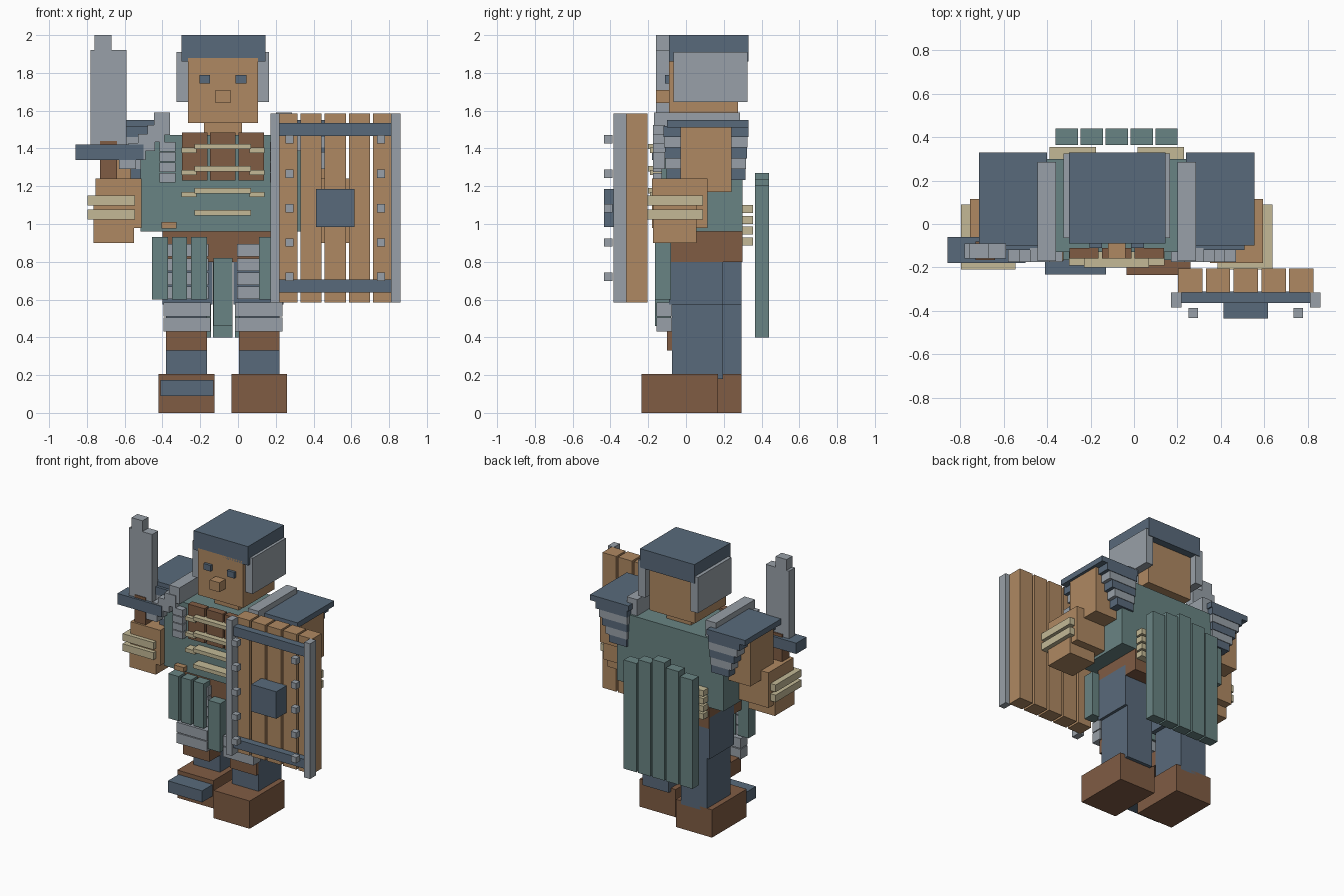
import bpy

default_cube = bpy.data.objects.get("Cube")
if default_cube:
    bpy.data.objects.remove(default_cube, do_unlink=True)

BODY_AXIS = -.08  # the body stands off centre because of the shield


def material(name, red, green, blue):
    """Make a flat material from display values, stored as linear."""
    color = [((c / 255 + .055) / 1.055) ** 2.4 for c in (red, green, blue)] + [1]
    mat = bpy.data.materials.new(name)
    mat.use_nodes = True
    mat.diffuse_color = color
    mat.node_tree.nodes["Principled BSDF"].inputs["Base Color"].default_value = color
    return mat


steel_blue = material("steel blue", 89, 106, 123)
light_steel = material("light steel", 152, 160, 168)
tan = material("tan skin and wood", 175, 137, 98)
leather = material("brown leather", 128, 92, 68)
teal = material("teal cloth", 105, 132, 131)
bone = material("bone", 195, 185, 150)


def box(name, mat, x, y, z):
    """Add a block spanning the given ranges."""
    bpy.ops.mesh.primitive_cube_add(size=1)
    block = bpy.context.object
    block.name = name
    block.location = [sum(span) / 2 for span in (x, y, z)]
    block.scale = [abs(span[1] - span[0]) for span in (x, y, z)]
    block.data.materials.append(mat)
    return block


def mirrored(x):
    return (2 * BODY_AXIS - x[1], 2 * BODY_AXIS - x[0])


def pair(name, mat, x, y, z):
    """Add a block on the right and its mirror image on the left."""
    box("right_" + name, mat, x, y, z)
    box("left_" + name, mat, mirrored(x), y, z)


def around(center, size):
    return (center - size / 2, center + size / 2)


# Head and cap
box("head", tan, (-.265, .105), (-.09, .275), (1.535, 1.88))
box("neck", tan, (-.18, .02), (-.02, .2), (1.45, 1.55))
box("cap", steel_blue, (-.3, .145), (-.09, .33), (1.86, 2))
box("nose", tan, (-.12, -.04), (-.16, -.08), (1.64, 1.71))
pair("eye", steel_blue, (-.205, -.147), (-.11, -.08), (1.745, 1.79))
pair("cheek_flap", light_steel, (-.325, -.265), (-.065, .325), (1.645, 1.91))

# Torso and hips
box("torso", teal, (-.515, .355), (-.13, .3), (.96, 1.47))
box("hips", leather, (-.4, .24), (-.09, .3), (.8, .97))
box("loincloth", teal, (-.13, -.03), (-.165, -.08), (.46, .82))
for index in range(3):
    box("chest_plate", leather, around(BODY_AXIS + (index - 1) * .15, .135),
        (-.16, -.11), (1.23, 1.485))

# Ribs on the chest and the back
for row in range(4):
    height = 1.41 - row * .117
    box("front_rib", bone, around(BODY_AXIS, .3), (-.2, -.12), around(height, .028))
    if row < 3:
        pair("rib_end", bone, (-.3, -.22), (-.19, -.12), around(height - .02, .028))
    pair("back_rib", bone, (-.39, -.175), (.29, .355), around(.908 + row * .057, .043))

# Cape panels, arched along the top
for index in range(5):
    step = index - 2
    box("cape_panel", teal, around(BODY_AXIS + step * .115, .103),
        (.365, .44), (.4, 1.27 - abs(step) * .033))

# Shoulder straps, front clasps and stepped chain
pair("shoulder_strap", light_steel, (-.445, -.36), (-.17, .285), (1.47, 1.59))
for step in range(4):
    pair("strap_clasp", light_steel, (-.415, -.33), (-.175, -.12),
         around(1.41 - step * .055, .05))
    pair("chain_link", light_steel, around(-.435 - step * .05, .09),
         (-.175, -.11), around(1.48 - step * .048, .09))

# Layered shoulder guards
pair("shoulder_cap", steel_blue, (-.715, -.4), (-.1, .33), (1.51, 1.55))
layers = [steel_blue, light_steel, steel_blue, light_steel, steel_blue]
for index, mat in enumerate(layers):
    inset = index * .004
    pair("shoulder_layer", mat, (-.67 + index * .025, -.41 - inset),
         (-.12 + inset, .33 - inset), around(1.49 - index * .057, .058))

# Arms with wrapped wrists
pair("upper_arm", tan, (-.695, -.46), (-.03, .24), (1.17, 1.51))
pair("forearm", tan, (-.755, -.51), (-.18, .115), (.98, 1.24))
pair("hand", tan, (-.765, -.55), (-.175, .055), (.9, 1.1))
for height in (1.05, 1.125):
    pair("wrist_wrap", bone, (-.797, -.545), (-.21, .09), around(height, .053))

# Sword in the right hand
box("sword_grip", leather, (-.73, -.64), (-.165, -.08), (1.1, 1.44))
box("sword_guard", steel_blue, (-.86, -.5), (-.18, -.06), (1.34, 1.42))
box("sword_blade", light_steel, (-.78, -.59), (-.16, -.09), (1.42, 1.92))
box("sword_tip", light_steel, (-.76, -.67), (-.16, -.09), (1.92, 2))

# Plank shield on the left arm
SHIELD_X = .515
tall = (.585, 1.585)
for index in range(5):
    box("shield_plank", tan, around(SHIELD_X + (index - 2) * .128, .112),
        (-.315, -.205), tall)
for height in (.672, 1.5):
    box("shield_bar", steel_blue, around(SHIELD_X, .6), (-.365, -.31),
        around(height, .068))
box("shield_boss", steel_blue, around(SHIELD_X, .205), (-.435, -.31), (.985, 1.185))
for side in (-1, 1):
    box("shield_rail", light_steel, around(SHIELD_X + side * .32, .048),
        (-.385, -.315), tall)
    for row in range(5):
        box("shield_stud", light_steel, around(SHIELD_X + side * .242, .044),
            (-.433, -.388), around(.72 + row * .182, .044))

# Legs, the left one a step ahead of the right
for side, stride, flip in (("right_", .1, False), ("left_", 0, True)):

    def leg_part(name, mat, x, y, z):
        box(side + name, mat, mirrored(x) if flip else x, y, z)

    leg_part("thigh", steel_blue, (-.4, -.135), (-.09 + stride, .195 + stride), (.575, .88))
    leg_part("shin", steel_blue, (-.38, -.165), (-.075 + stride, .195 + stride), (.18, .6))
    leg_part("shin_guard", leather, (-.38, -.165), (-.1, -.07 + stride), (.33, .44))
    leg_part("boot", leather, (-.42, -.125), (-.235 + stride * 1.25, .17 + stride * 1.25), (0, .205))
    for row in range(2):
        leg_part("knee_plate", light_steel, (-.395, -.145), (-.155, -.075),
                 around(.467 + row * .08, .074))
    for row in range(4):
        leg_part("thigh_plate", light_steel, (-.385, -.155), (-.13, -.085),
                 around(.635 + row * .075, .066))
box("right_boot_strap", steel_blue, (-.41, -.13), (-.233, -.1), (.09, .175))

# Hanging skirt strips
pair("outer_skirt_strip", teal, (-.455, -.37), (-.165, -.08), (.6, .93))
pair("middle_skirt_strip", teal, (-.35, -.27), (-.165, -.08), (.6, .93))
box("inner_skirt_strip", teal, (-.25, -.165), (-.165, -.08), (.6, .93))
box("belt_peg", tan, (-.405, -.325), (-.17, -.11), (.975, 1.01))
